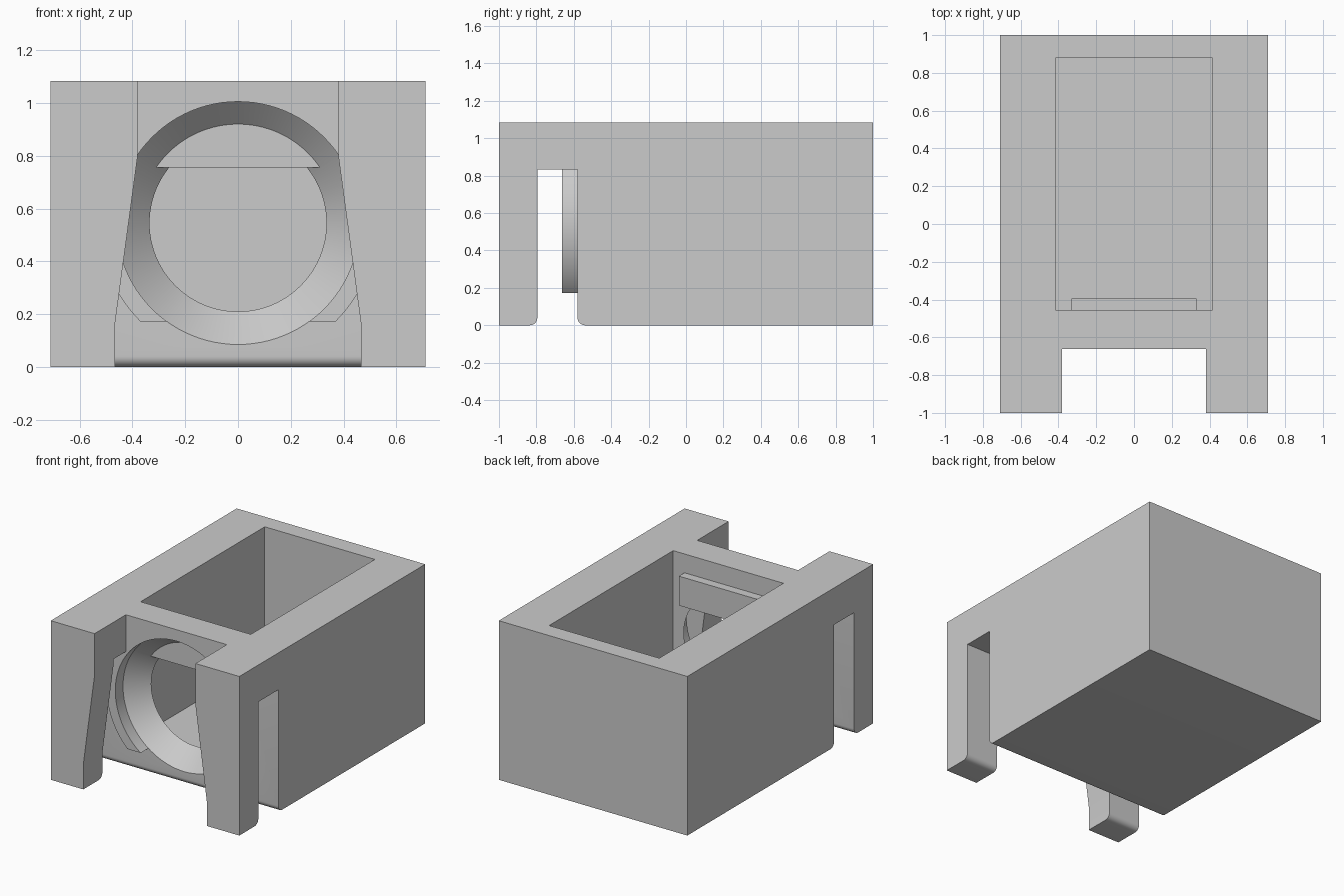
import bpy
import bmesh
import math
from mathutils import Vector

old = bpy.data.objects.get("Cube")
if old:
    bpy.data.objects.remove(old, do_unlink=True)

grey = bpy.data.materials.new("plain grey")
grey.use_nodes = True
colour = (0.6, 0.6, 0.6, 1)
grey.diffuse_color = colour
grey.node_tree.nodes["Principled BSDF"].inputs["Base Color"].default_value = colour

HOLE_Z = 0.545


def finish(name, bm):
    bmesh.ops.recalc_face_normals(bm, faces=bm.faces)
    mesh = bpy.data.meshes.new(name)
    bm.to_mesh(mesh)
    bm.free()
    mesh.materials.append(grey)
    obj = bpy.data.objects.new(name, mesh)
    bpy.context.collection.objects.link(obj)
    return obj


def prism(name, points, vector):
    """Extrude a flat outline along a vector."""
    bm = bmesh.new()
    face = bm.faces.new([bm.verts.new(p) for p in points])
    out = bmesh.ops.extrude_face_region(bm, geom=[face])
    moved = [v for v in out["geom"] if isinstance(v, bmesh.types.BMVert)]
    bmesh.ops.translate(bm, verts=moved, vec=Vector(vector))
    return finish(name, bm)


def box(name, x, y0, y1, z0, z1):
    outline = [(-x, y0, z0), (x, y0, z0), (x, y1, z0), (-x, y1, z0)]
    return prism(name, outline, (0, 0, z1 - z0))


def lathe(name, profile, steps=96):
    """Spin (radius, y) rings about the hole axis, with capped ends."""
    bm = bmesh.new()
    rings = []
    for r, y in profile:
        angles = [2 * math.pi * i / steps for i in range(steps)]
        rings.append([bm.verts.new((r * math.cos(a), y, HOLE_Z + r * math.sin(a)))
                      for a in angles])
    for a, b in zip(rings, rings[1:]):
        for i in range(steps):
            j = (i + 1) % steps
            bm.faces.new((a[i], a[j], b[j], b[i]))
    bm.faces.new(rings[0])
    bm.faces.new(rings[-1])
    return finish(name, bm)


def combine(target, other, operation):
    mod = target.modifiers.new(other.name, "BOOLEAN")
    mod.operation = operation
    mod.solver = "EXACT"
    mod.object = other
    bpy.context.view_layer.objects.active = target
    bpy.ops.object.modifier_apply(modifier=mod.name)
    bpy.data.objects.remove(other, do_unlink=True)


body = box("housing", 0.71, -1, 1, 0, 1.083)

# Front channel between the legs, flaring towards the bottom
half = [(0.38, 1.2), (0.38, 0.8), (0.465, 0.17), (0.465, -0.1)]
outline = half + [(-x, z) for x, z in reversed(half)]
combine(body, prism("channel", [(x, -1.1, z) for x, z in outline],
                    (0, 0.437, 0)), "DIFFERENCE")

# Cross slot with rounded lips at its mouth
y0, y1, top, r = -0.795, -0.58, 0.832, 0.04
arc = [math.pi / 2 * i / 8 for i in range(9)]
back = [(y1 + r - r * math.cos(a), r - r * math.sin(a)) for a in arc]
front = [(y0 - r + r * math.cos(a), r - r * math.sin(a)) for a in reversed(arc)]
slot = [(y0, top), (y1, top)] + back + [(y1 + r, -0.1), (y0 - r, -0.1)] + front
combine(body, prism("slot", [(-0.9, y, z) for y, z in slot], (1.8, 0, 0)),
        "DIFFERENCE")

# Round boss with a flat bottom, standing proud of the slot wall
R = 0.525
low = math.asin((0.172 - HOLE_Z) / R)
high = math.asin((0.9 - HOLE_Z) / R)
side = [low + (high - low) * i / 32 for i in range(33)]
half = [(R * math.cos(a), HOLE_Z + R * math.sin(a)) for a in side]
outline = half + [(-x, z) for x, z in reversed(half)]
combine(body, prism("boss", [(x, -0.663, z) for x, z in outline],
                    (0, 0.15, 0)), "UNION")

# Open-topped pocket and the countersunk round opening into it
combine(body, box("pocket", 0.415, -0.455, 0.88, 0.172, 1.3), "DIFFERENCE")
combine(body, lathe("opening", [(0.46, -0.72), (0.46, -0.58), (0.335, -0.455),
                                (0.335, -0.35)]), "DIFFERENCE")

# Bar across the top of the opening
combine(body, box("bar", 0.33, -0.495, -0.395, 0.755, 0.955), "UNION")

bpy.ops.object.select_all(action="DESELECT")
body.select_set(True)
bpy.context.view_layer.objects.active = body
bpy.ops.object.shade_smooth_by_angle(angle=math.radians(30))
